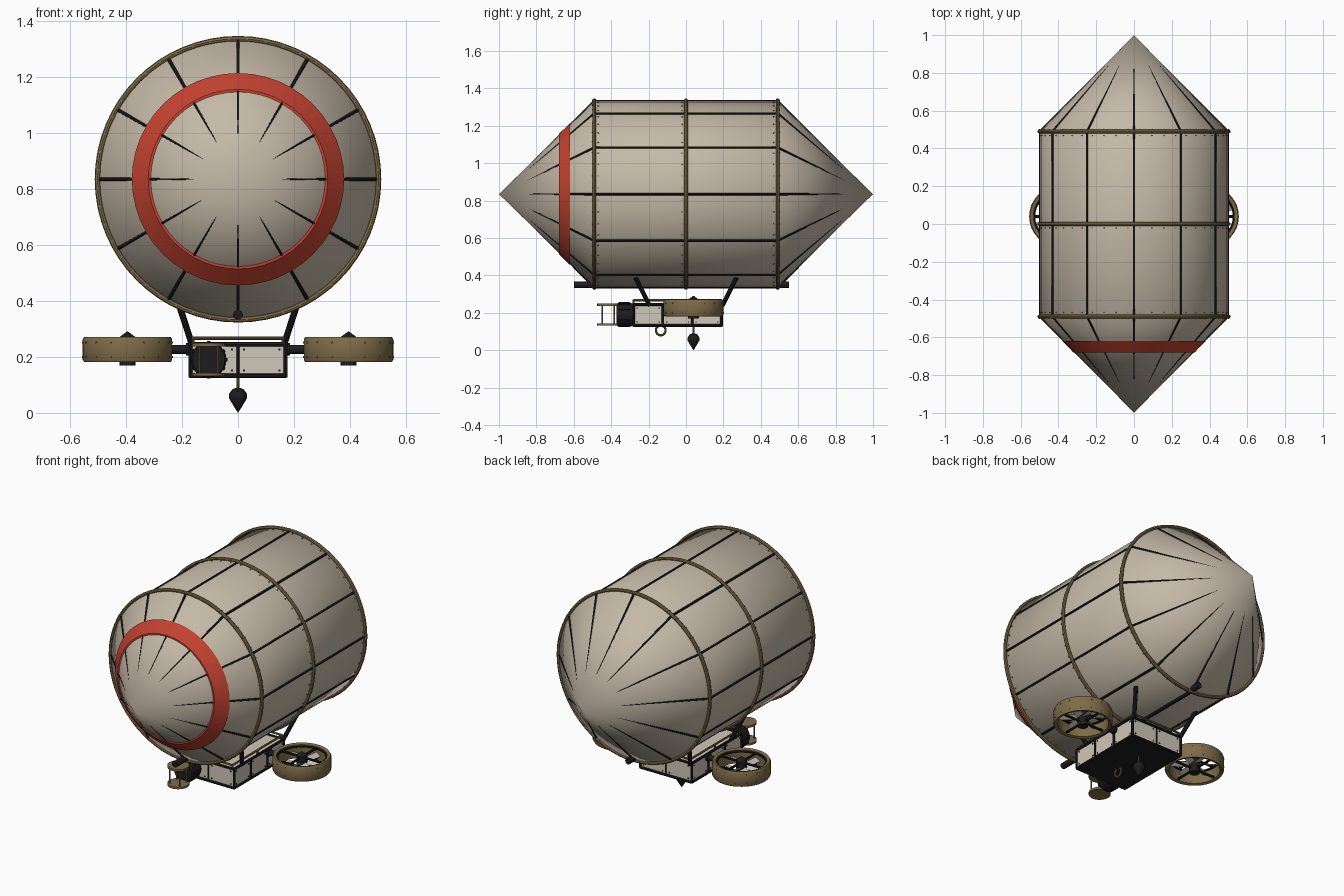
import bpy, bmesh, math
from math import pi, sin, cos
from mathutils import Vector, Matrix

cube = bpy.data.objects.get("Cube")
if cube:
    bpy.data.objects.remove(cube, do_unlink=True)


def material(name, rgb, rough=0.7):
    m = bpy.data.materials.new(name)
    m.use_nodes = True
    m.diffuse_color = (*rgb, 1)
    bsdf = m.node_tree.nodes["Principled BSDF"]
    bsdf.inputs["Base Color"].default_value = (*rgb, 1)
    bsdf.inputs["Roughness"].default_value = rough
    return m


CANVAS = material("canvas", (0.56, 0.49, 0.39))
PANEL = material("pale panel", (0.63, 0.57, 0.48))
BRASS = material("aged brass", (0.21, 0.15, 0.065))
DARK = material("dark iron", (0.012, 0.012, 0.013))
RED = material("red band", (0.55, 0.055, 0.03))
BLADE = material("pale metal", (0.55, 0.54, 0.5))


def finish(name, bm, mat, angle=35):
    bmesh.ops.recalc_face_normals(bm, faces=bm.faces)
    mesh = bpy.data.meshes.new(name)
    bm.to_mesh(mesh)
    bm.free()
    mesh.materials.append(mat)
    ob = bpy.data.objects.new(name, mesh)
    bpy.context.collection.objects.link(ob)
    if angle:
        bpy.ops.object.select_all(action='DESELECT')
        ob.select_set(True)
        bpy.context.view_layer.objects.active = ob
        bpy.ops.object.shade_smooth_by_angle(angle=math.radians(angle))
    return ob


def add_rod(bm, p, q, r1, r2=None, sides=10):
    p, q = Vector(p), Vector(q)
    turn = (q - p).to_track_quat('Z', 'Y').to_matrix().to_4x4()
    bmesh.ops.create_cone(bm, cap_ends=True, segments=sides, radius1=r1,
                          radius2=r1 if r2 is None else r2, depth=(q - p).length,
                          matrix=Matrix.Translation((p + q) / 2) @ turn)


def add_box(bm, center, size, turn=Matrix()):
    m = Matrix.Translation(center) @ turn @ Matrix.Diagonal((*size, 1))
    bmesh.ops.create_cube(bm, size=1, matrix=m)


def add_lathe(bm, profile, axis='Z', at=(0, 0, 0), sides=32, closed=False):
    """Spin (radius, height) points round an axis through a point."""
    put = {'X': lambda a, b, h: (h, a, b), 'Y': lambda a, b, h: (a, h, b),
           'Z': lambda a, b, h: (a, b, h)}[axis]
    rings = []
    for r, h in profile:
        n = 1 if r == 0 else sides
        rings.append([bm.verts.new(Vector(put(r * cos(2 * pi * i / sides), r * sin(2 * pi * i / sides), h))
                                   + Vector(at)) for i in range(n)])
    for a, b in zip(rings, rings[1:] + rings[:1] if closed else rings[1:]):
        for i in range(sides):
            j = (i + 1) % sides
            quad = [a[i % len(a)], a[j % len(a)], b[j % len(b)], b[i % len(b)]]
            bm.faces.new(list(dict.fromkeys(quad)))


def tube(major, minor, h=0, n=8):
    return [(major + minor * cos(2 * pi * i / n), h + minor * sin(2 * pi * i / n)) for i in range(n)]


# Gas envelope: a cylinder with two conical ends
CZ, R, SHOULDER = 0.835, 0.497, 0.49
AXIS = (0, 0, CZ)
bm = bmesh.new()
add_lathe(bm, [(0, -1), (R, -SHOULDER), (R, 0), (R, SHOULDER), (0, 1)], 'Y', AXIS, 48)
finish("envelope", bm, CANVAS, 60)

# Painted band round the nose
bm = bmesh.new()
cone_r = lambda y: R * (1 - y) / (1 - SHOULDER)
add_lathe(bm, [(cone_r(y) + d, -y) for y, d in ((0.62, 0), (0.62, 0.009), (0.68, 0.009), (0.68, 0))],
          'Y', AXIS, 48, True)
finish("nose_band", bm, RED)


def around(a, r, y):
    return (r * cos(a), y, CZ + r * sin(a))


# Long seams, thinning towards both tips
bm = bmesh.new()
for k in range(12):
    a = k * pi / 6
    add_rod(bm, around(a, R, -SHOULDER), around(a, R, SHOULDER), 0.007, sides=6)
    for s in (-1, 1):
        add_rod(bm, around(a, R, s * SHOULDER), around(a, 0, s * 0.995), 0.007, 0.0008, 6)
finish("envelope_seams", bm, DARK)

# Hoops and their rivets
bm = bmesh.new()
for y in (-SHOULDER, 0, SHOULDER):
    add_lathe(bm, tube(0.502, 0.01, y), 'Y', AXIS, 64, True)
finish("envelope_hoops", bm, BRASS)
bm = bmesh.new()
for y in (-SHOULDER, 0, SHOULDER):
    for k in range(48):
        a = (k + 0.5) * pi / 24
        side = -1 if y >= 0 else 1
        add_rod(bm, around(a, R - 0.003, y + side * 0.021), around(a, R + 0.003, y + side * 0.021), 0.004, sides=6)
        if y:
            add_rod(bm, around(a, 0.502, y * 1.018), around(a, 0.502, y * 1.024), 0.004, sides=6)
finish("hoop_rivets", bm, BRASS, 0)

# Keel pipe and hanging struts
bm = bmesh.new()
add_rod(bm, (0, -0.6, 0.35), (0, 0.55, 0.35), 0.018, sides=16)
finish("keel_pipe", bm, DARK)
bm = bmesh.new()
for sx in (-1, 1):
    for sy in (-1, 1):
        add_rod(bm, (sx * 0.212, sy * 0.27, 0.39), (sx * 0.163, sy * 0.195, 0.24), 0.012)
finish("hanging_struts", bm, DARK)

# Gondola: pale box, dark floor, frame bars, panel rivets and roof rail
X, Y0, Y1, Z0, Z1 = 0.17, -0.28, 0.19, 0.132, 0.245
YM = (Y0 + Y1) / 2
bm = bmesh.new()
add_box(bm, (0, YM, (Z0 + Z1) / 2), (2 * X, Y1 - Y0, Z1 - Z0))
finish("gondola_body", bm, PANEL, 0)
bm = bmesh.new()
add_box(bm, (0, YM, Z0 - 0.002), (2 * X, Y1 - Y0, 0.008))
finish("gondola_floor", bm, DARK, 0)

bm = bmesh.new()
thirds = [Y0 + (Y1 - Y0) * t / 3 for t in range(4)]
for sx in (-1, 1):
    for y in thirds:
        add_rod(bm, (sx * X, y, Z0), (sx * X, y, Z1), 0.007, sides=8)
    for z in (Z0, Z1):
        add_rod(bm, (sx * X, Y0, z), (sx * X, Y1, z), 0.008, sides=8)
for y in (Y0, Y1):
    add_rod(bm, (0, y, Z0), (0, y, Z1), 0.005, sides=8)
    for z in (Z0, Z1):
        add_rod(bm, (-X, y, z), (X, y, z), 0.008, sides=8)
finish("gondola_frame", bm, DARK)

bm = bmesh.new()
for z in (Z0 + 0.019, Z1 - 0.019):
    for sx in (-1, 1):
        for y in thirds[:3]:
            for d in (0.02, 0.137):
                add_box(bm, (sx * X, y + d, z), (0.006, 0.007, 0.007))
        for y in (Y0, Y1):
            for x in (0.022, 0.148):
                add_box(bm, (sx * x, y, z), (0.007, 0.006, 0.007))
finish("panel_rivets", bm, DARK, 0)

bm = bmesh.new()
for s in (-1, 1):
    add_rod(bm, (s * 0.16, Y0, 0.267), (s * 0.16, Y1, 0.267), 0.006)
    y = Y0 if s < 0 else Y1
    add_rod(bm, (-0.16, y, 0.267), (0.16, y, 0.267), 0.006)
    for y in (Y0, YM, Y1):
        add_rod(bm, (s * 0.16, y, Z1), (s * 0.16, y, 0.267), 0.005)
finish("roof_rail", bm, BRASS)

# Ducted lift fans on both sides
FY, FR = 0.04, 0.16
for side, s in (("left", 1), ("right", -1)):
    at = Vector((s * 0.395, FY, 0))
    bm = bmesh.new()
    add_lathe(bm, [(FR - 0.022, 0.186), (FR - 0.005, 0.181), (FR, 0.19), (FR, 0.262), (FR - 0.005, 0.271),
                   (FR - 0.022, 0.266)], 'Z', at, 40, True)
    for k in range(16):
        out = Vector((cos(k * pi / 8), sin(k * pi / 8), 0))
        for z in (0.2, 0.252):
            p = at + Vector((0, 0, z))
            add_rod(bm, p + out * (FR - 0.004), p + out * (FR + 0.002), 0.004, sides=6)
    finish(side + "_fan_duct", bm, BRASS)

    bm = bmesh.new()
    add_lathe(bm, [(0, 0.17), (0.028, 0.17), (0.03, 0.2), (0.03, 0.27), (0, 0.292)], 'Z', at, 16)
    for k in range(4):
        out = Vector((cos(k * pi / 2), sin(k * pi / 2), 0))
        for z in (0.195, 0.257):
            p = at + Vector((0, 0, z))
            add_rod(bm, p, p + out * (FR - 0.015), 0.007, sides=8)
    add_lathe(bm, tube(FR - 0.026, 0.006, 0.257), 'Z', at, 32, True)
    finish(side + "_fan_hub", bm, DARK)

    bm = bmesh.new()
    for k in range(6):
        a = k * pi / 3 + 0.4
        turn = Matrix.Rotation(a, 4, 'Z') @ Matrix.Rotation(0.45, 4, 'X')
        add_box(bm, at + Vector((0.08 * cos(a), 0.08 * sin(a), 0.226)), (0.105, 0.036, 0.005), turn)
    finish(side + "_fan_blades", bm, BLADE, 0)

    bm = bmesh.new()
    add_rod(bm, (s * 0.16, FY, 0.227), (s * 0.245, FY, 0.227), 0.016, sides=12)
    add_rod(bm, (s * 0.165, FY, 0.227), (s * 0.185, FY, 0.227), 0.022, sides=12)
    finish(side + "_fan_arm", bm, DARK)

# Front drum with a ribbed rim, offset to the right
DX, DZ = -0.105, 0.19
bm = bmesh.new()
add_lathe(bm, [(0, -0.372), (0.058, -0.372), (0.064, -0.36), (0.064, -0.3), (0.058, -0.28), (0, -0.28)],
          'Y', (DX, 0, DZ), 24)
for k in range(12):
    a = k * pi / 6
    add_box(bm, (DX + 0.063 * cos(a), -0.33, DZ + 0.063 * sin(a)), (0.008, 0.06, 0.012),
            Matrix.Rotation(-a, 4, 'Y'))
finish("front_drum", bm, DARK)

# Open cage ahead of the drum
bm = bmesh.new()
for z in (0.137, 0.243):
    add_rod(bm, (DX, -0.415, z - 0.006), (DX, -0.415, z + 0.006), 0.06, sides=24)
for k in range(4):
    a = pi / 4 + k * pi / 2
    x, y = DX + 0.046 * cos(a), -0.415 + 0.046 * sin(a)
    add_rod(bm, (x, y, 0.137), (x, y, 0.243), 0.004, sides=8)
finish("front_cage", bm, BRASS)

# Mooring ring, and plumb weight on its stem
bm = bmesh.new()
add_lathe(bm, tube(0.026, 0.006), 'X', (0, -0.135, 0.106), 24, True)
add_rod(bm, (0, FY, 0.085), (0, FY, Z0), 0.005)
finish("mooring_ring_and_stem", bm, BRASS)
bm = bmesh.new()
add_lathe(bm, [(0, 0.0), (0.014, 0.022), (0.033, 0.054), (0.033, 0.066), (0.02, 0.085), (0, 0.092)],
          'Z', (0, FY, 0), 16)
finish("plumb_weight", bm, DARK)
